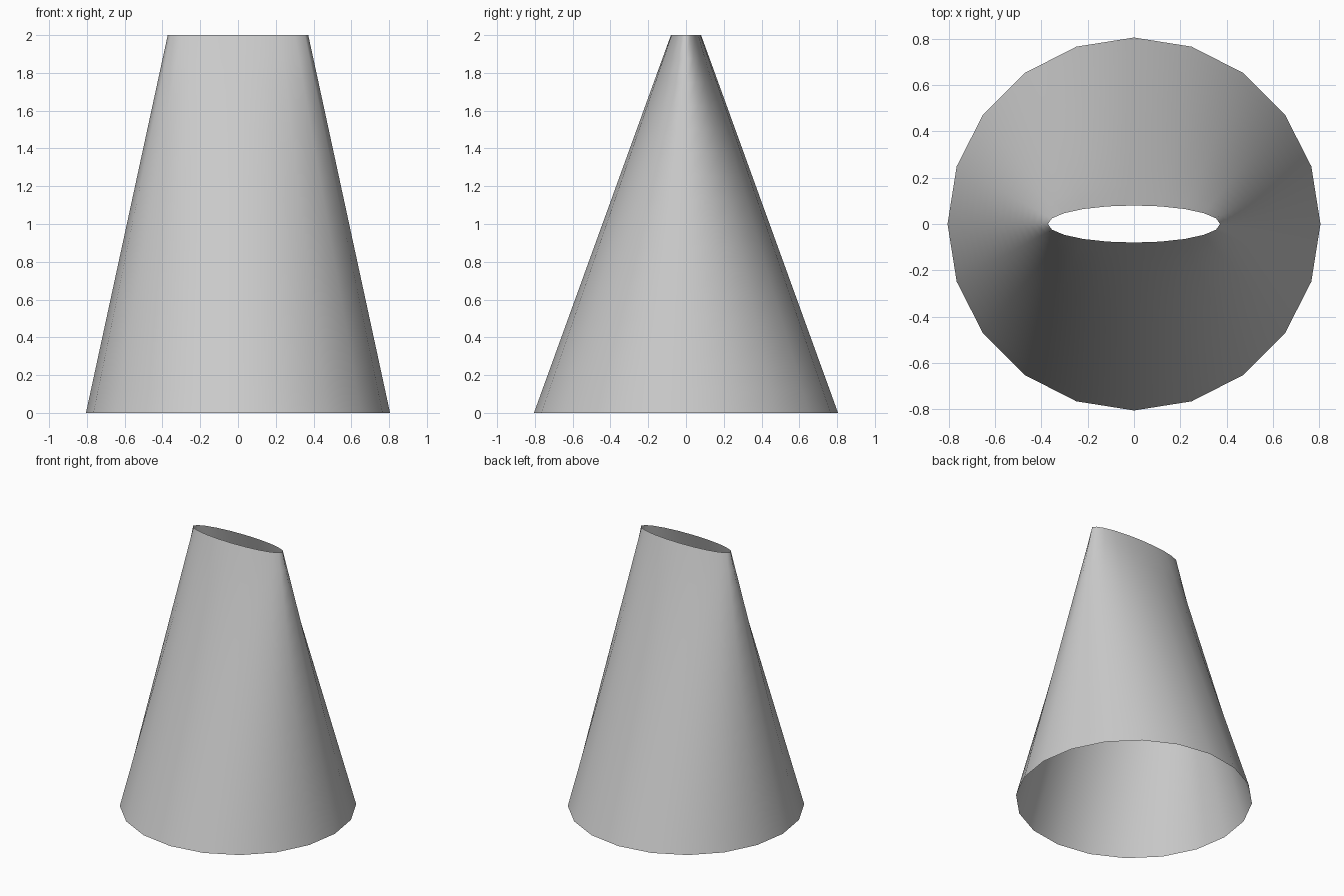
import bpy, bmesh
from math import sin, cos, tau

if "Cube" in bpy.data.objects:
    bpy.data.objects.remove(bpy.data.objects["Cube"])

SIDES, RINGS, HEIGHT = 20, 16, 2.0
BASE = (0.805, 0.805)   # round bottom rim radii
TOP = (0.372, 0.08)     # flattened oval mouth radii

# Open tapered shell lofted from the round base to the oval mouth
bm = bmesh.new()
rings = []
for r in range(RINGS + 1):
    t = r / RINGS
    rx, ry = (b + (m - b) * t for b, m in zip(BASE, TOP))
    rings.append([bm.verts.new((rx * cos(tau * i / SIDES), ry * sin(tau * i / SIDES), HEIGHT * t))
                  for i in range(SIDES)])
for lower, upper in zip(rings, rings[1:]):
    for i in range(SIDES):
        j = (i + 1) % SIDES
        face = bm.faces.new((lower[i], lower[j], upper[j], upper[i]))
        face.smooth = True

mesh = bpy.data.meshes.new("nozzle_shell")
bm.to_mesh(mesh)
bm.free()
shell = bpy.data.objects.new("nozzle_shell", mesh)
bpy.context.collection.objects.link(shell)
